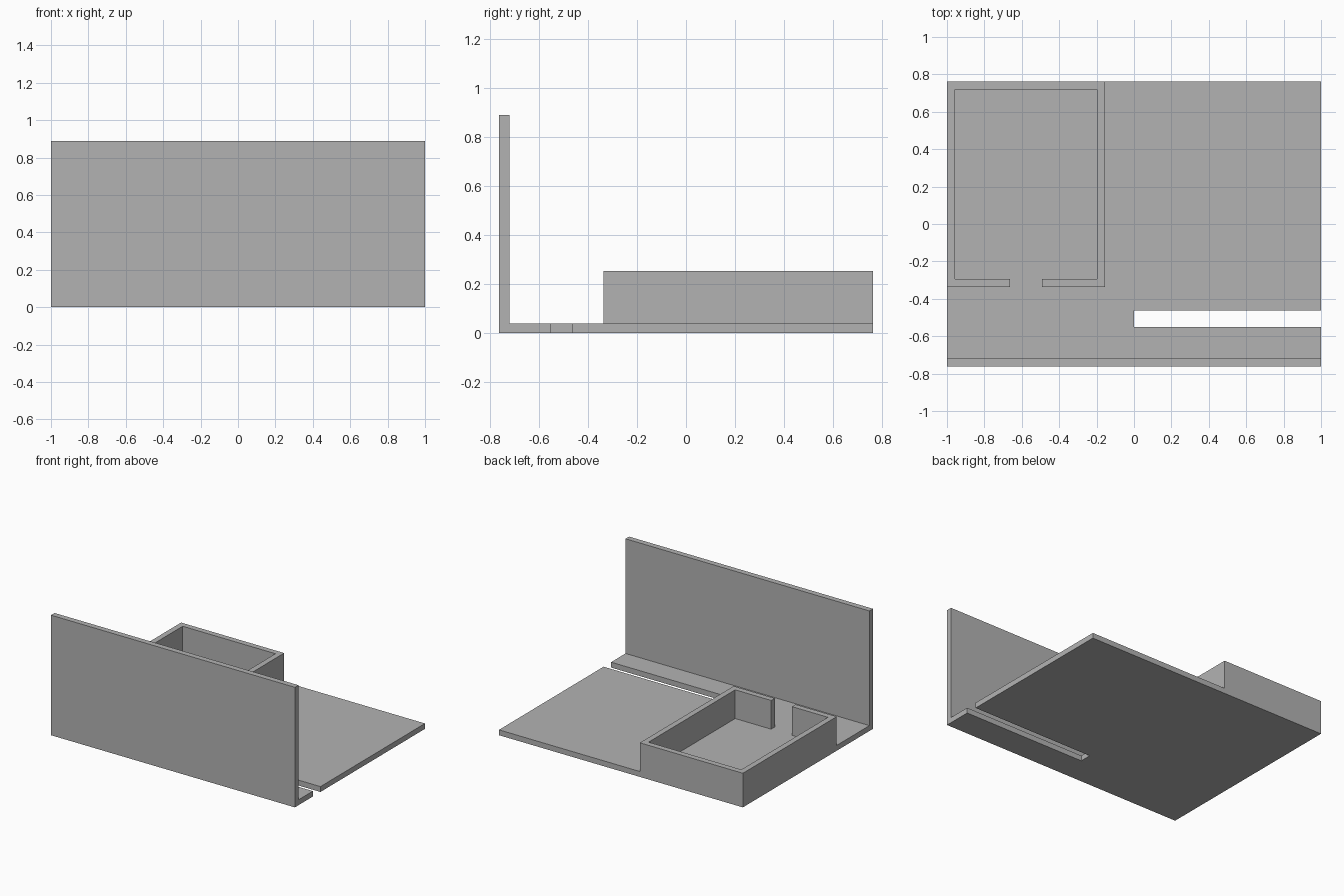
import bpy
import bmesh

cube = bpy.data.objects.get("Cube")
if cube:
    bpy.data.objects.remove(cube, do_unlink=True)

GREY = (0.45, 0.45, 0.45, 1)
mat = bpy.data.materials.new("plain grey")
mat.use_nodes = True
mat.diffuse_color = GREY
mat.node_tree.nodes["Principled BSDF"].inputs["Base Color"].default_value = GREY


def prism(name, outline, bottom, top):
    """Extrude a flat plan outline from bottom to top."""
    bm = bmesh.new()
    face = bm.faces.new([bm.verts.new((x, y, bottom)) for x, y in outline])
    grown = bmesh.ops.extrude_face_region(bm, geom=[face])
    verts = [v for v in grown["geom"] if isinstance(v, bmesh.types.BMVert)]
    bmesh.ops.translate(bm, vec=(0, 0, top - bottom), verts=verts)
    bmesh.ops.recalc_face_normals(bm, faces=bm.faces)
    mesh = bpy.data.meshes.new(name)
    bm.to_mesh(mesh)
    bm.free()
    mesh.materials.append(mat)
    obj = bpy.data.objects.new(name, mesh)
    bpy.context.collection.objects.link(obj)
    return obj


DEPTH = 0.762      # half depth of the floor
FLOOR = 0.04       # floor thickness
WALL = 0.042       # wall thickness

# Floor slab with a slot open on the left edge
slot_front, slot_back = -0.551, -0.463
prism("floor", [(-1, -DEPTH), (1, -DEPTH), (1, slot_front), (0, slot_front),
                (0, slot_back), (1, slot_back), (1, DEPTH), (-1, DEPTH)], 0, FLOOR)

# Tall wall along the front edge
inner = -DEPTH + WALL
prism("front_wall", [(-1, -DEPTH), (1, -DEPTH), (1, inner), (-1, inner)], FLOOR, 0.89)

# Low room walls, one continuous run from one side of the doorway to the other
x0, x1, y0, y1 = -1, -0.155, -0.337, DEPTH
door_a, door_b = -0.662, -0.492
prism("room_walls", [
    (door_a, y0), (x0, y0), (x0, y1), (x1, y1), (x1, y0), (door_b, y0),
    (door_b, y0 + WALL), (x1 - WALL, y0 + WALL), (x1 - WALL, y1 - WALL),
    (x0 + WALL, y1 - WALL), (x0 + WALL, y0 + WALL), (door_a, y0 + WALL)], FLOOR, 0.253)
